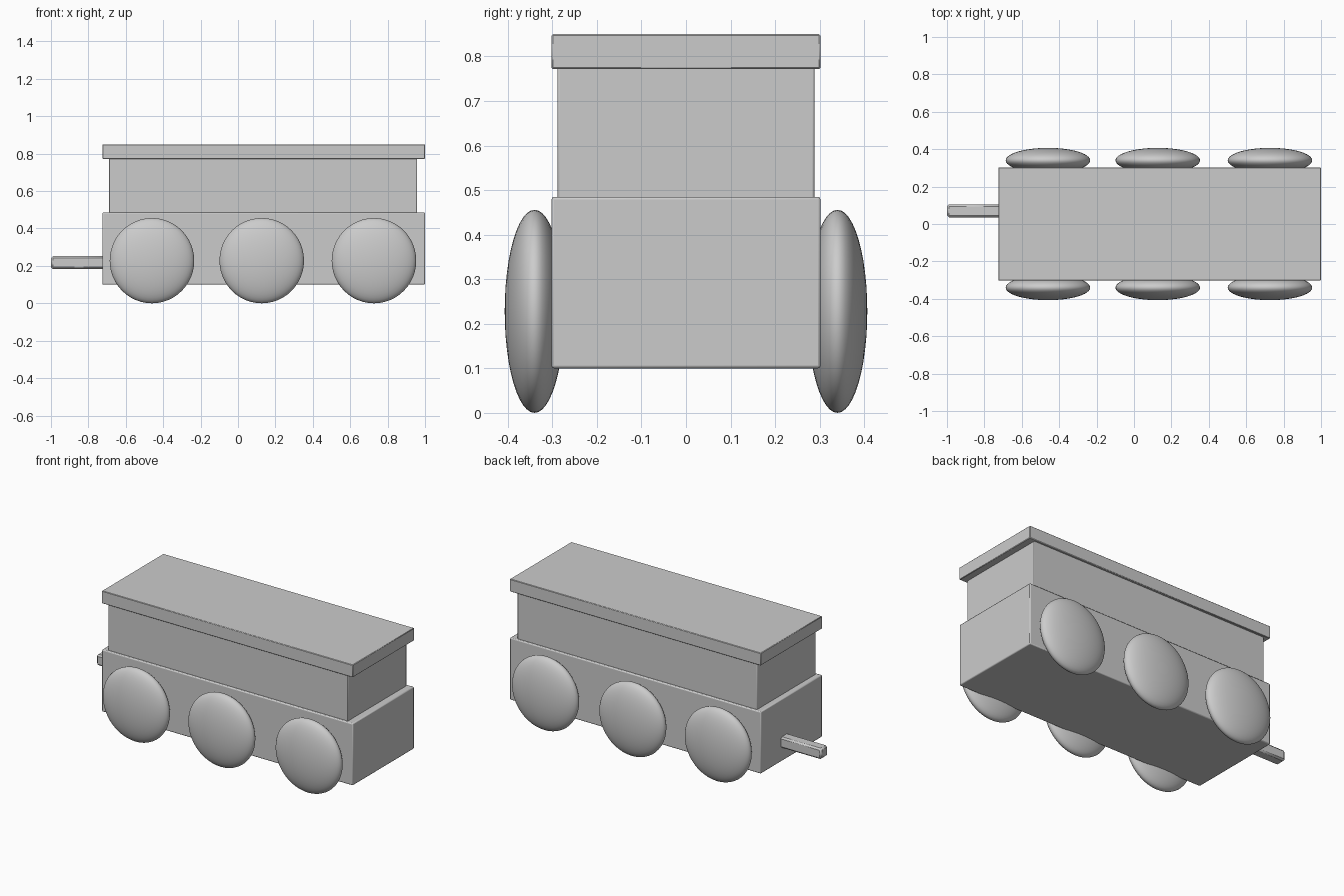
import bpy
from math import radians

if "Cube" in bpy.data.objects:
    bpy.data.objects.remove(bpy.data.objects["Cube"])


def box(name, x, y, z, bevel, segments=2, angle=30):
    """Bevelled box from its (min, max) extents on each axis."""
    bpy.ops.mesh.primitive_cube_add(
        size=1, location=[(a + b) / 2 for a, b in (x, y, z)])
    ob = bpy.context.object
    ob.name = name
    ob.scale = [b - a for a, b in (x, y, z)]
    bpy.ops.object.transform_apply(location=False, rotation=False, scale=True)
    mod = ob.modifiers.new("soft_edges", 'BEVEL')
    mod.width = bevel
    mod.segments = segments
    bpy.ops.object.shade_smooth_by_angle(angle=radians(angle))
    return ob


def wheel(name, x, side):
    """Flattened sphere with its pole axis across the wagon."""
    bpy.ops.mesh.primitive_uv_sphere_add(
        segments=48, ring_count=24, radius=1,
        location=(x, side * 0.34, 0.228), rotation=(radians(90), 0, 0))
    ob = bpy.context.object
    ob.name = name
    ob.scale = (0.226, 0.228, 0.067)
    bpy.ops.object.transform_apply(location=False, rotation=True, scale=True)
    bpy.ops.object.shade_smooth()


# Wagon body, cabin and roof
box("lower_body", (-0.725, 1.0), (-0.302, 0.302), (0.1, 0.485), 0.006)
box("cabin", (-0.69, 0.957), (-0.288, 0.288), (0.475, 0.78), 0.004)
box("roof", (-0.725, 1.0), (-0.302, 0.302), (0.772, 0.85), 0.003, 1, 60)

# Coupling bar, slightly off centre
box("coupling_bar", (-1.0, -0.7), (0.036, 0.104), (0.184, 0.252), 0.01, 1)

# Three pairs of wheels
for i, x in enumerate((-0.46, 0.127, 0.727), 1):
    for label, side in (("front", -1), ("back", 1)):
        wheel(f"wheel_{label}_{i}", x, side)
